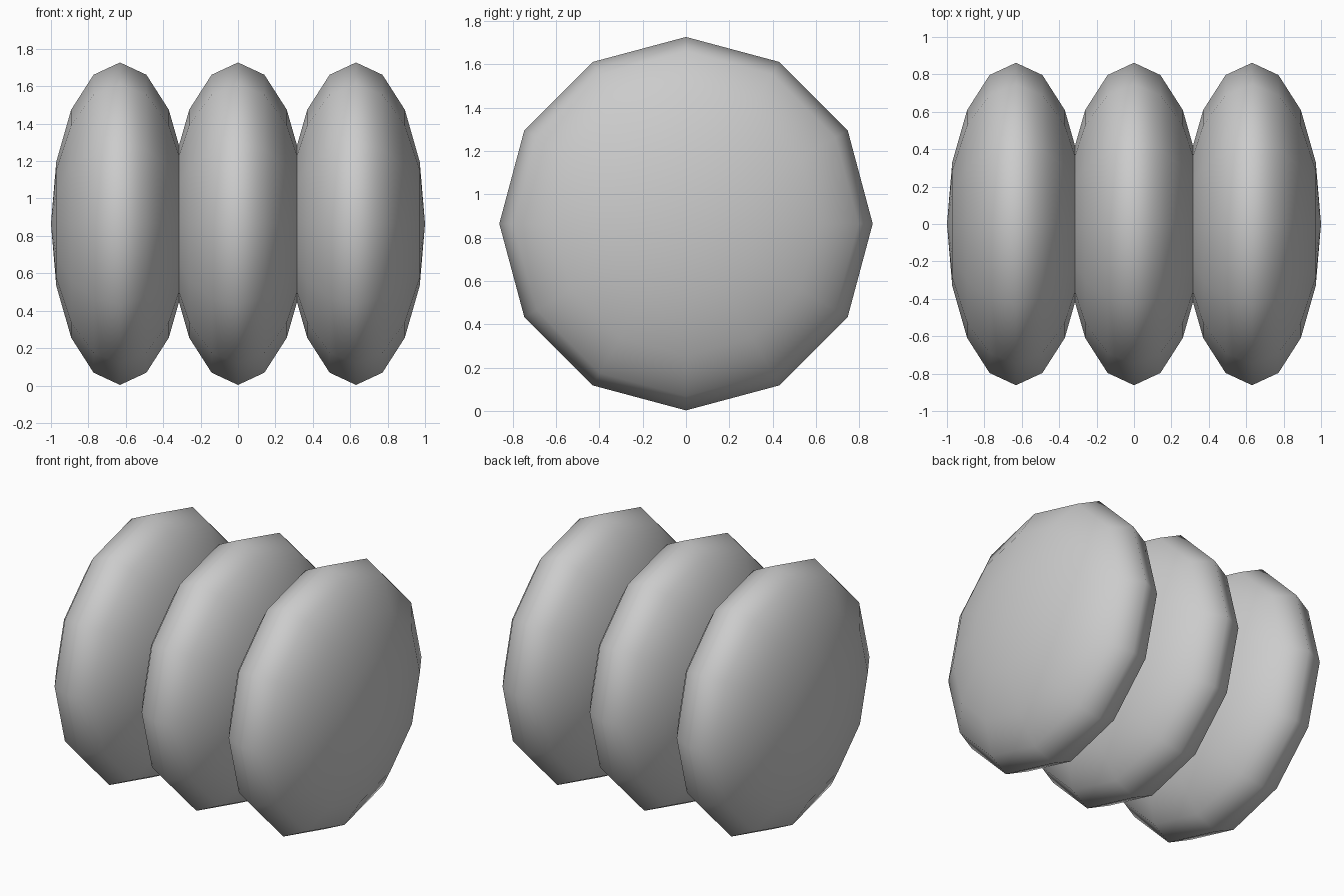
import bpy
import math

if "Cube" in bpy.data.objects:
    bpy.data.objects.remove(bpy.data.objects["Cube"])

RADIUS = 0.862       # disc radius in y and z
HALF_WIDTH = 0.369   # half thickness along x
SPACING = 0.631      # distance between disc centres


def flattened_ball(name, x):
    # Low-poly sphere with its poles along x, squashed along that axis
    bpy.ops.mesh.primitive_uv_sphere_add(segments=12, ring_count=8, radius=1)
    ball = bpy.context.object
    ball.name = name
    ball.scale = (RADIUS, RADIUS, HALF_WIDTH)
    ball.rotation_euler = (0, math.pi / 2, 0)
    ball.location = (x, 0, 0.865)
    bpy.ops.object.shade_smooth()
    return ball


# Three overlapping discs in a row
for name, side in (("left_disc", -1), ("middle_disc", 0), ("right_disc", 1)):
    flattened_ball(name, side * SPACING)
